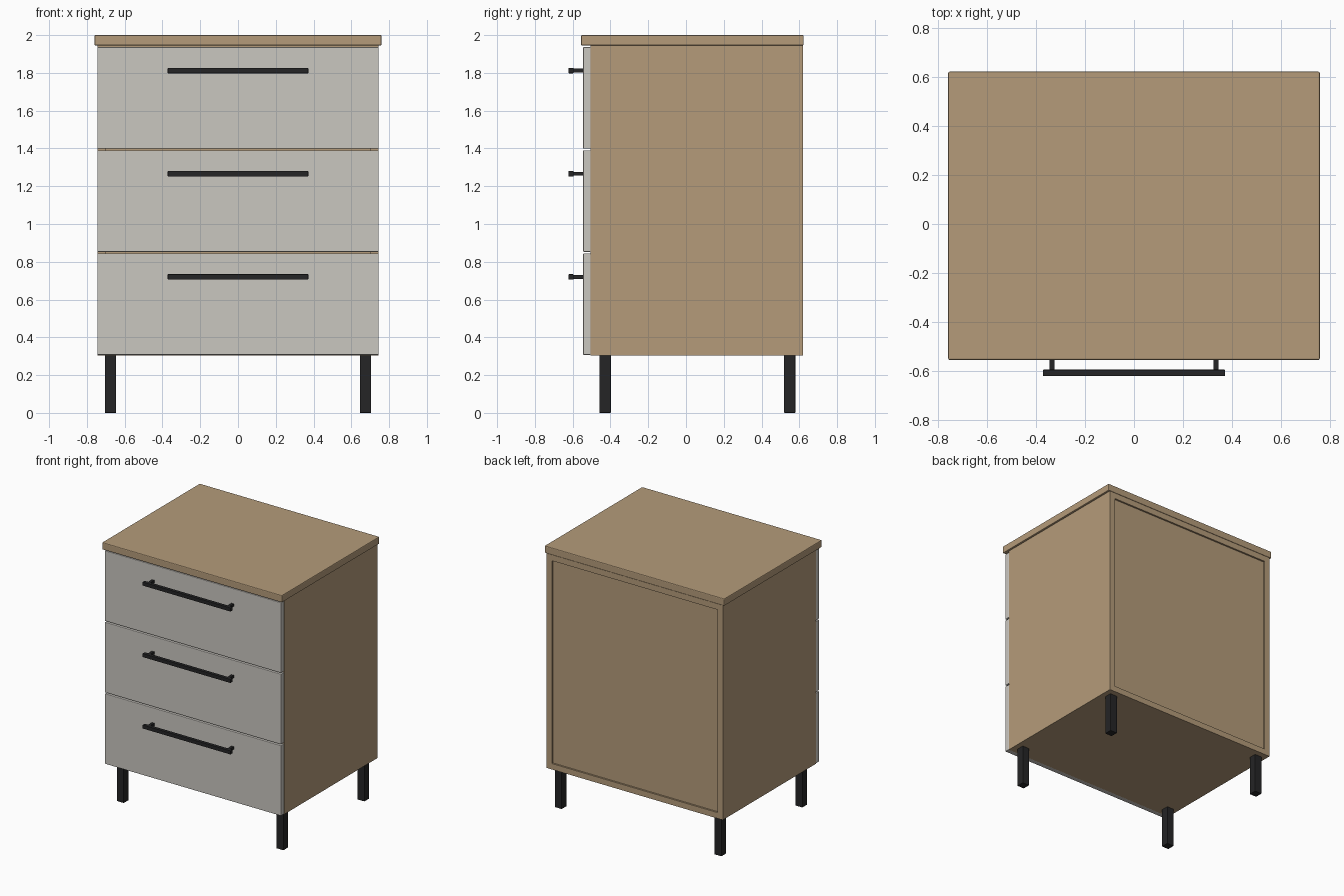
import bpy, bmesh
from mathutils import Vector

if "Cube" in bpy.data.objects:
    bpy.data.objects.remove(bpy.data.objects["Cube"])


def material(name, rgb):
    m = bpy.data.materials.new(name)
    m.diffuse_color = (*rgb, 1)
    m.use_nodes = True
    m.node_tree.nodes["Principled BSDF"].inputs["Base Color"].default_value = m.diffuse_color
    return m


WOOD = material("wood", (0.46, 0.33, 0.195))
PALE = material("pale_front", (0.59, 0.57, 0.53))
DARK = material("dark_metal", (0.018, 0.018, 0.019))


def boxes(name, spans, mat, bevel=0.0):
    """One object from boxes given as (x0, x1, y0, y1, z0, z1)."""
    bm = bmesh.new()
    for x0, x1, y0, y1, z0, z1 in spans:
        verts = bmesh.ops.create_cube(bm, size=1)["verts"]
        mid = Vector((x0 + x1, y0 + y1, z0 + z1)) / 2
        size = Vector((x1 - x0, y1 - y0, z1 - z0))
        for v in verts:
            v.co = mid + v.co * size
    mesh = bpy.data.meshes.new(name)
    bm.to_mesh(mesh)
    bm.free()
    mesh.materials.append(mat)
    ob = bpy.data.objects.new(name, mesh)
    bpy.context.collection.objects.link(ob)
    if bevel:
        mod = ob.modifiers.new("edge", "BEVEL")
        mod.width = bevel
        mod.segments = 2
    return ob


W = 0.745                   # half width of the body
FRONT, BACK = -0.505, 0.62  # body depth
LOW, HIGH = 0.305, 1.945    # body height
T = 0.045                   # panel thickness

# Carcass panels, with the back panel slightly recessed
boxes("left_side", [(-W, -W + T, FRONT, BACK, LOW, HIGH)], WOOD)
boxes("right_side", [(W - T, W, FRONT, BACK, LOW, HIGH)], WOOD)
boxes("bottom_panel", [(-W + T, W - T, FRONT, BACK, LOW, LOW + T)], WOOD)
boxes("upper_rail", [(-W + T, W - T, FRONT, BACK, HIGH - T, HIGH)], WOOD)
boxes("back_panel", [(-W + T, W - T, BACK - 0.035, BACK - 0.013,
                      LOW + T, HIGH - T)], WOOD)

# Overhanging top
boxes("top", [(-0.76, 0.76, -0.556, 0.623, HIGH, 2.0)], WOOD, 0.006)

# Drawer fronts with bar handles
for i, name in enumerate(("lower", "middle", "upper")):
    z = 0.307 + i * 0.546
    boxes(name + "_drawer_front", [(-W, W, -0.545, FRONT, z, z + 0.537)],
          PALE, 0.004)
    h = z + 0.413
    boxes(name + "_handle_bar", [(-0.372, 0.372, -0.622, -0.596,
                                  h - 0.014, h + 0.014)], DARK, 0.002)
    boxes(name + "_handle_posts",
          [(c - 0.01, c + 0.01, -0.598, -0.543, h - 0.01, h + 0.01)
           for c in (-0.336, 0.336)], DARK)

# Square legs
for side, x in (("left", -0.675), ("right", 0.675)):
    for end, y in (("front", -0.428), ("back", 0.549)):
        boxes(f"{end}_{side}_leg", [(x - 0.03, x + 0.03, y - 0.03, y + 0.03,
                                     0, LOW)], DARK, 0.003)
